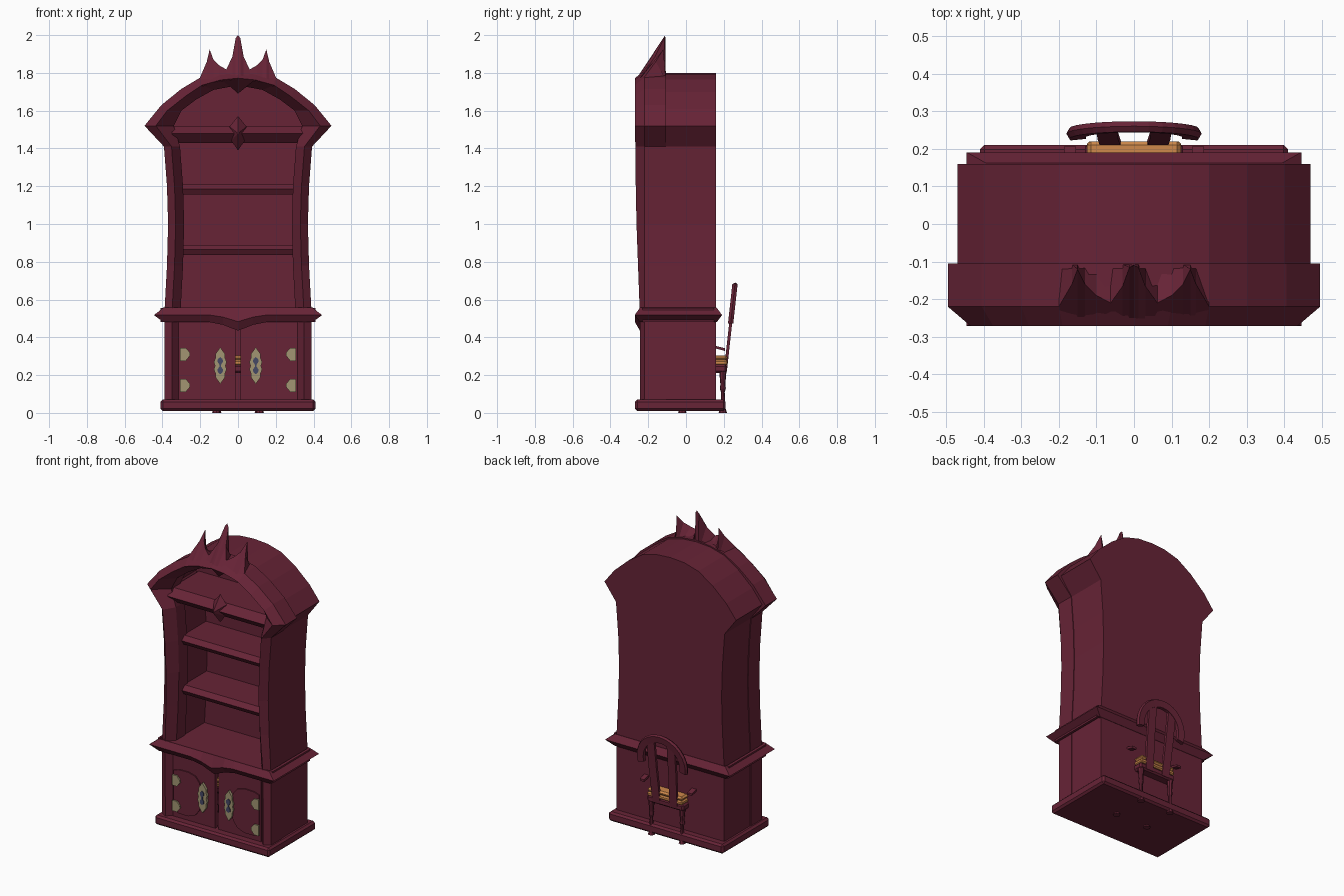
import bpy, bmesh, math

if "Cube" in bpy.data.objects:
    bpy.data.objects.remove(bpy.data.objects["Cube"])


def material(name, rgb):
    m = bpy.data.materials.new(name)
    m.diffuse_color = (*rgb, 1)
    m.use_nodes = True
    m.node_tree.nodes["Principled BSDF"].inputs["Base Color"].default_value = m.diffuse_color
    return m


WOOD = material("maroon wood", (0.135, 0.017, 0.037))
BRASS = material("pale brass", (0.36, 0.30, 0.17))
STEEL = material("blue steel", (0.06, 0.065, 0.13))
CUSHION = material("orange cushion", (0.62, 0.25, 0.07))


def loft(name, rings, mat=WOOD, closed=False, mirror=False):
    """Skin a row of equal point rings; open rows get end caps."""
    bm = bmesh.new()
    rows = [[bm.verts.new(p) for p in r] for r in rings]
    n = len(rows[0])
    for i in range(len(rows) if closed else len(rows) - 1):
        a, b = rows[i], rows[(i + 1) % len(rows)]
        for k in range(n):
            bm.faces.new((a[k], a[(k + 1) % n], b[(k + 1) % n], b[k]))
    if not closed:
        bm.faces.new(rows[0])
        bm.faces.new(rows[-1])
    bmesh.ops.recalc_face_normals(bm, faces=bm.faces)
    me = bpy.data.meshes.new(name)
    bm.to_mesh(me)
    bm.free()
    me.materials.append(mat)
    ob = bpy.data.objects.new(name, me)
    bpy.context.collection.objects.link(ob)
    if mirror:
        ob.modifiers.new("mirror", "MIRROR").use_mirror_merge = False
    return ob


def plate(name, xz, y0, y1, mat=WOOD, mirror=False):
    return loft(name, [[(x, y, z) for x, z in xz] for y in (y0, y1)], mat, mirror=mirror)


def rail(name, yz, half):
    return loft(name, [[(x, y, z) for y, z in yz] for x in (-half, half)])


def box(name, x0, x1, y0, y1, z0, z1, mat=WOOD, mirror=False, bevel=0):
    ob = plate(name, [(x0, z0), (x1, z0), (x1, z1), (x0, z1)], y0, y1, mat, mirror)
    if bevel:
        b = ob.modifiers.new("bevel", "BEVEL")
        b.width, b.segments = bevel, 1
    return ob


def lathe(name, x, y, profile, mat=WOOD, sides=8, mirror=True):
    ang = [2 * math.pi * k / sides for k in range(sides)]
    return loft(name, [[(x + r * math.cos(a), y + r * math.sin(a), z) for a in ang]
                       for r, z in profile], mat, mirror=mirror)


def flip(ring):
    return [(-p[0],) + tuple(p[1:]) for p in ring]


def both_sides(half):
    """Half path ending (or starting) on x = 0, completed by reflection."""
    return half + [flip(r) for r in half[-2::-1]]


# Plinth
box("plinth", -0.41, 0.41, -0.27, 0.21, 0.01, 0.07, bevel=0.012)

# Body shell and back: waisted sides flaring into an arch
sides = [(0.385, 0.06), (0.385, 0.54), (0.372, 0.78), (0.366, 1.0), (0.372, 1.2), (0.388, 1.41)]
arch_out = [(0.47, 1.52), (0.40, 1.61), (0.30, 1.70), (0.20, 1.765), (0.10, 1.793), (0, 1.80)]
arch_in = [(0.37, 1.52), (0.33, 1.58), (0.25, 1.65), (0.16, 1.71), (0.08, 1.735), (0, 1.74)]
outer = sides + arch_out
inner = [(x - 0.075, z) for x, z in sides] + arch_in
shell = [[(o[0], -0.11, o[1]), (o[0], 0.1, o[1]), (i[0], 0.1, i[1]), (i[0], -0.11, i[1])]
         for o, i in zip(outer, inner)]
loft("body_shell", both_sides(shell))
plate("back_panel", outer + [(-x, z) for x, z in outer[-2::-1]], 0.1, 0.16)

# Front frame: chamfered posts running up into the arch
frame = []
for (x, z), y in zip(sides, (-0.243, -0.245, -0.254, -0.262, -0.266, -0.268)):
    x += 0.004
    frame.append(((x, z), (x - 0.04, z), (x - 0.085, z), y))
for o, f, i in [((0.495, 1.52), (0.435, 1.52), (0.34, 1.52)),
                ((0.405, 1.63), (0.375, 1.60), (0.30, 1.60)),
                ((0.30, 1.715), (0.28, 1.675), (0.22, 1.66)),
                ((0.20, 1.775), (0.19, 1.735), (0.13, 1.71)),
                ((0.10, 1.80), (0.09, 1.763), (0.04, 1.727)),
                ((0, 1.81), (0, 1.772), (0, 1.69))]:
    frame.append((o, f, i, -0.271))
frame = [[(o[0], -0.105, o[1]), (o[0], -0.22, o[1]), (f[0], y, f[1]),
          (i[0], -0.195, i[1]), (i[0], -0.105, i[1])] for o, f, i, y in frame]
loft("front_frame", both_sides(frame))

# Crown of three spikes: crest swings back as it rises
crest = [(0.20, -0.22, 1.778), (0.165, -0.16, 1.86), (0.15, -0.12, 1.925), (0.13, -0.16, 1.87),
         (0.10, -0.19, 1.84), (0.062, -0.21, 1.818), (0.03, -0.165, 1.885),
         (0.012, -0.115, 1.985), (0, -0.11, 2.0)]
crown = [[(x, -0.265, 1.765 - x * x), (x, y, z), (x, -0.107, 1.79 - x * x)] for x, y, z in crest]
loft("crown_spikes", both_sides(crown))

# Shelves, niche floor and header
for k, z in enumerate((0.862, 1.182)):
    rail(f"shelf_{k + 1}", [(0.11, z + 0.028), (-0.13, z + 0.028), (-0.16, z + 0.003),
                            (-0.14, z - 0.027), (0.11, z - 0.027)], 0.31)
box("niche_floor", -0.37, 0.37, -0.23, 0.12, 0.49, 0.553)
rail("header", [(0.11, 1.52), (-0.17, 1.52), (-0.22, 1.48), (-0.17, 1.43), (0.11, 1.43)], 0.35)
diamond = [(0, 1.572), (0.045, 1.515), (0.035, 1.44), (0, 1.39), (-0.035, 1.44), (-0.045, 1.515)]
loft("header_diamond", [[(x, -0.18, z) for x, z in diamond],
                        [(x * 0.1, -0.25, 1.48 + (z - 1.48) * 0.1) for x, z in diamond]])

# Waist moulding: wedge section round all four sides, dipping at front centre
path = [(-1, -1, 0)] + [(x / 0.39, -1, d) for x, d in
                        ((-0.15, 0), (-0.08, 0.3), (0, 1), (0.08, 0.3), (0.15, 0))]
path += [(1, -1, 0), (1, 1, 0), (-1, 1, 0)]
waist = []
for sx, sy, d in path:
    ring = []
    for out, z, dip in ((-0.02, 0.555, 0), (0.004, 0.557, 0), (0.055, 0.518, 0.035),
                        (0.004, 0.48, 0.045), (-0.02, 0.48, 0.045)):
        x = sx * 0.39 + (math.copysign(out, sx) if abs(sx) == 1 else 0)
        y = -0.242 - out * 0.53 if sy < 0 else 0.16 + out * 0.56
        ring.append((x, y, z - dip * d))
    waist.append(ring)
loft("waist_moulding", waist, closed=True)

# Doors with raised rounded panels
box("door", 0.012, 0.315, -0.215, -0.19, 0.06, 0.50, mirror=True)
panel = [(0.305, 0.37), (0.27, 0.382), (0.20, 0.384), (0.15, 0.37), (0.12, 0.335), (0.105, 0.27),
         (0.105, 0.21), (0.12, 0.16), (0.15, 0.12), (0.20, 0.10), (0.27, 0.10), (0.305, 0.115)]
plate("door_panel", panel, -0.222, -0.21, mirror=True)

# Metal hinges and lock plates
for k, z in enumerate((0.145, 0.31)):
    plate(f"hinge_{k + 1}", [(0.308, z - 0.034), (0.276, z - 0.034), (0.253, z - 0.006),
                             (0.255, z + 0.01), (0.276, z + 0.034), (0.308, z + 0.034)],
          -0.231, -0.222, BRASS, True)
scallop = [(0, 0.097), (0.016, 0.075), (0.026, 0.06), (0.026, 0.04), (0.034, 0.02), (0.028, 0)]
right = scallop + [(x, -z) for x, z in scallop[-2::-1]]
outline = right + [(-x, z) for x, z in right[-2:0:-1]]
plate("lock_plate", [(0.094 + x, 0.25 + z) for x, z in outline], -0.231, -0.214, BRASS, True)
key = [(0, 0.045), (0.013, 0.035), (0.014, 0.02), (0.005, 0.006), (0.005, -0.006),
       (0.014, -0.02), (0.013, -0.035), (0, -0.045)]
plate("keyhole_plate", [(0.094 + x, 0.25 + z) for x, z in key + [(-x, z) for x, z in key[-2:0:-1]]],
      -0.236, -0.23, STEEL, True)

# Chair standing half inside the cabinet, poking out of the back
box("chair_seat_frame", -0.13, 0.13, -0.06, 0.216, 0.212, 0.255, bevel=0.01)
box("cushion_lower", -0.125, 0.125, -0.065, 0.22, 0.253, 0.279, CUSHION, bevel=0.007)
box("cushion_upper", -0.125, 0.125, -0.065, 0.22, 0.279, 0.305, CUSHION, bevel=0.01)
leg = [(0.022, 0), (0.012, 0.03), (0.010, 0.11), (0.016, 0.13), (0.013, 0.15), (0.02, 0.23)]
lathe("chair_front_leg", 0.115, -0.02, leg)
lathe("chair_back_leg", 0.11, 0.195, leg)
loft("chair_armrest", [[(0.17 + a, y, z + b) for a, b in
                        ((-0.016, -0.007), (0.016, -0.007), (0.016, 0.007), (-0.016, 0.007))]
                       for y, z in ((-0.02, 0.355), (0.16, 0.347), (0.206, 0.335))], mirror=True)


def lean(z):
    return 0.237 + (z - 0.48) * 0.11


# Chair back slats and horseshoe rail
loft("chair_back_slat", [[(x, lean(z) + t, z) for x, t in
                          ((w, -0.008), (w + 0.055, -0.008), (w + 0.055, 0.008), (w, 0.008))]
                         for z, w in ((0.22, 0.033), (0.45, 0.042), (0.64, 0.045))], mirror=True)
shoe = []
for k in range(17):
    a = math.radians(-12 + 204 * k / 16)
    ring = []
    for r, t in ((0.13, -0.011), (0.172, -0.014), (0.18, 0), (0.172, 0.014), (0.13, 0.011)):
        z = 0.51 + r * math.sin(a)
        ring.append((r * math.cos(a), lean(z) + t, z))
    shoe.append(ring)
loft("chair_back_rail", shoe)
